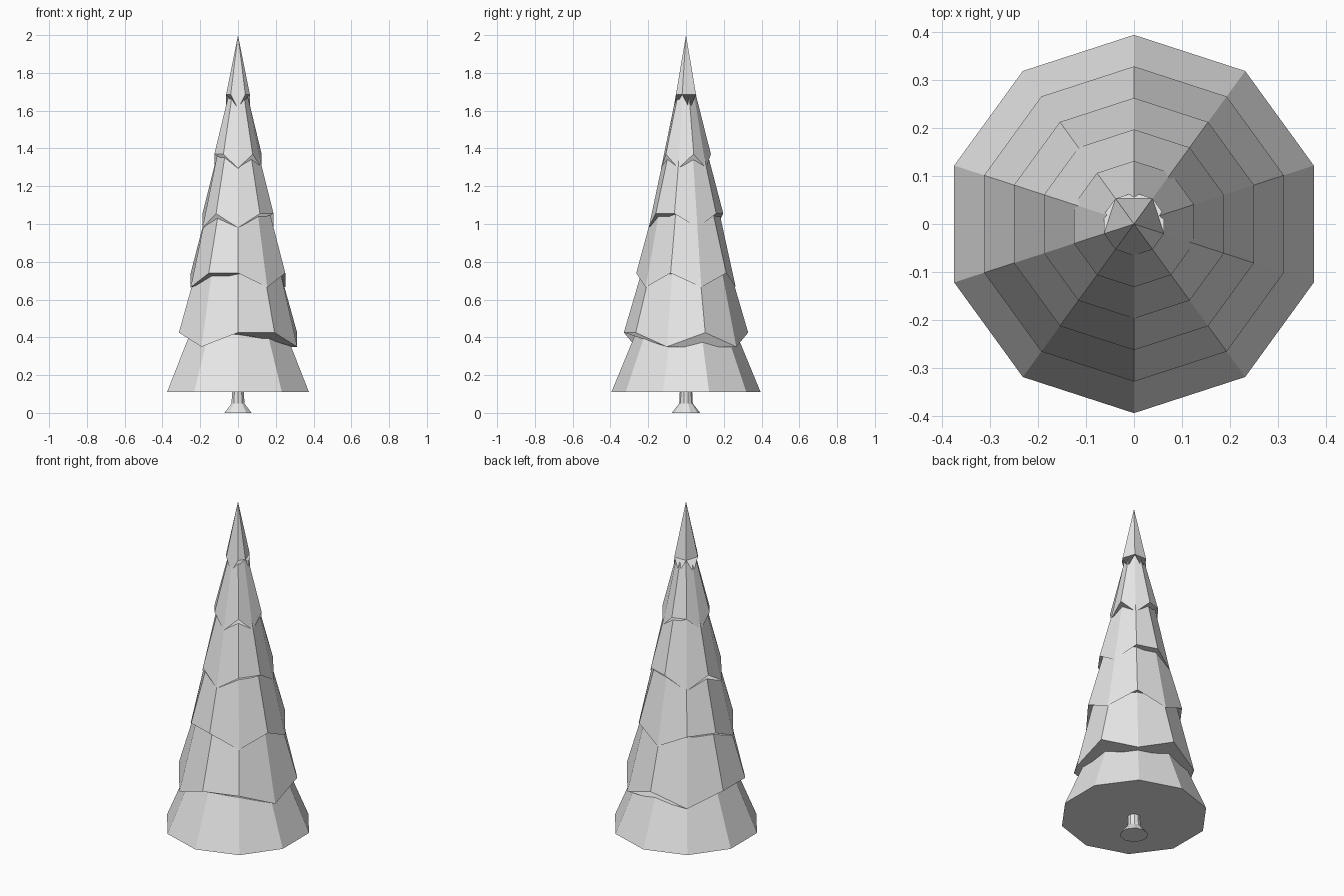
import bpy, bmesh, math

SIDES = 10
STEP = 0.315          # height of one tier
BASE_Z = 0.11         # underside of the lowest tier
DROP = 0.075          # how far the drooping corners hang
DROOP = {0, 2, 4, 7}  # drooping corners, turned differently on each tier

cube = bpy.data.objects.get("Cube")
if cube:
    bpy.data.objects.remove(cube, do_unlink=True)

grey = bpy.data.materials.new("light_grey")
grey.use_nodes = True
color = (0.8, 0.8, 0.8, 1)
grey.diffuse_color = color
grey.node_tree.nodes["Principled BSDF"].inputs["Base Color"].default_value = color


def ring(bm, radius, z, low=()):
    """Closed ring of corners, clockwise from the back; low ones droop."""
    verts = []
    for k in range(SIDES):
        a = math.pi / 2 - k * math.tau / SIDES
        h = z - DROP if k in low else z
        verts.append(bm.verts.new((radius * math.cos(a), radius * math.sin(a), h)))
    return verts


def bridge(bm, a, b):
    for k in range(SIDES):
        n = (k + 1) % SIDES
        bm.faces.new((a[k], a[n], b[n], b[k]))


def finish(bm, name):
    bmesh.ops.recalc_face_normals(bm, faces=bm.faces)
    mesh = bpy.data.meshes.new(name)
    bm.to_mesh(mesh)
    bm.free()
    mesh.materials.append(grey)
    obj = bpy.data.objects.new(name, mesh)
    bpy.context.collection.objects.link(obj)


# Trunk with a flared foot
bm = bmesh.new()
rings = [ring(bm, r, z) for r, z in ((0.075, 0), (0.036, 0.05), (0.032, 0.13))]
for lower, upper in zip(rings, rings[1:]):
    bridge(bm, lower, upper)
bm.faces.new(rings[0])
bm.faces.new(rings[-1])
finish(bm, "trunk")

# Foliage tiers, the last one closing to a point
top_radii = (0.265, 0.237, 0.178, 0.115, 0.052, 0)
turns = (None, 9, 0, 5, 1, 8)
for i, (top, turn) in enumerate(zip(top_radii, turns)):
    bm = bmesh.new()
    z = BASE_Z + i * STEP
    low = () if turn is None else {(k + turn) % SIDES for k in DROOP}
    bottom = ring(bm, 0.395 * (6 - i) / 6, z, low)
    bm.faces.new(bottom)
    if top:
        upper = ring(bm, top, z + STEP)
        bridge(bm, bottom, upper)
        bm.faces.new(upper)
    else:
        tip = bm.verts.new((0, 0, z + STEP))
        for k in range(SIDES):
            bm.faces.new((bottom[k], bottom[(k + 1) % SIDES], tip))
    finish(bm, f"foliage_tier_{i + 1}")
